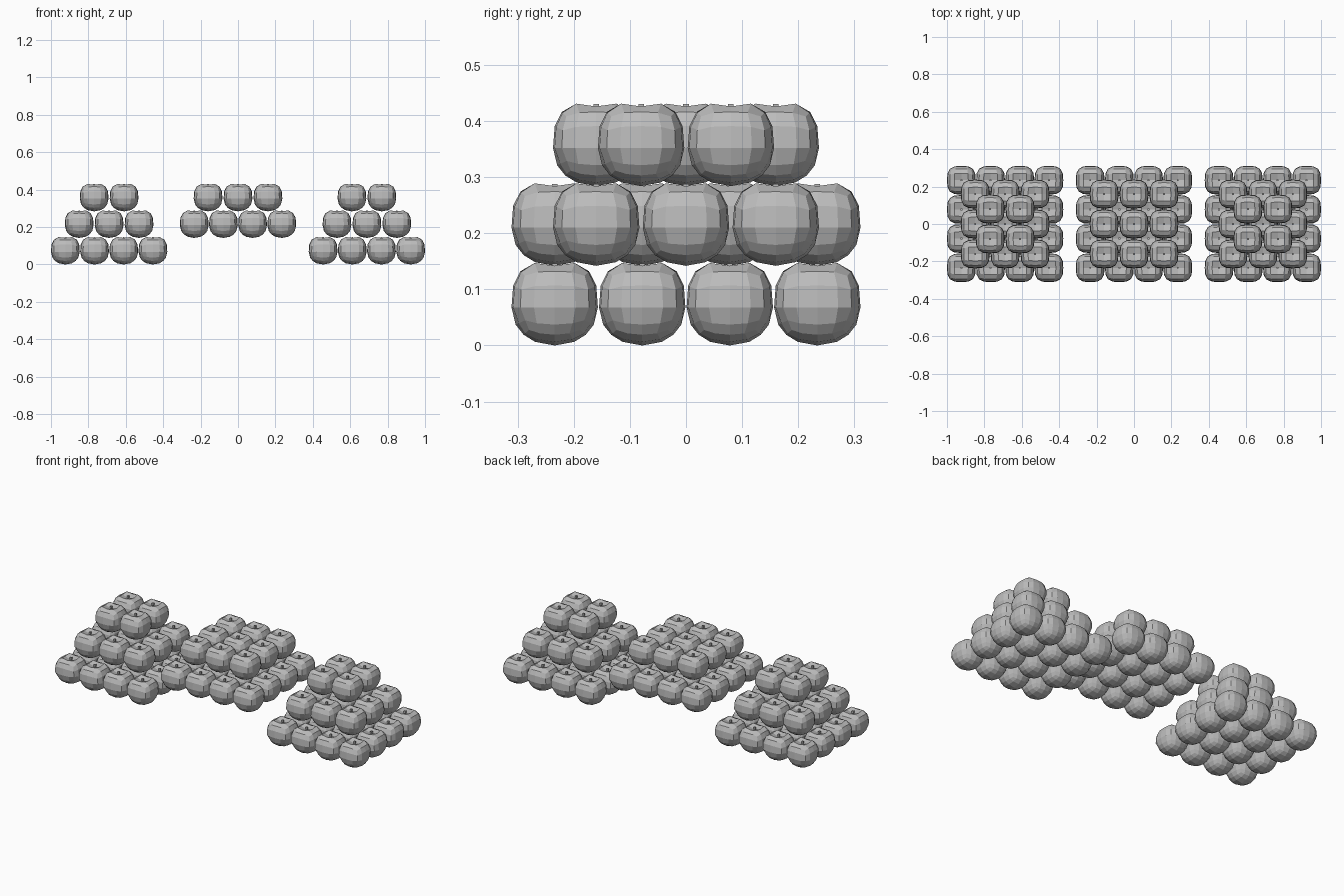
import bpy
import bmesh
from mathutils import Vector, Matrix

cube = bpy.data.objects.get("Cube")
if cube:
    bpy.data.objects.remove(cube, do_unlink=True)

RADIUS = 0.077      # half width of one fruit
LAYER_RISE = 0.142  # height between layers
MID = 0.068         # widest height of a fruit
TOP = 0.081         # rise from the widest height to the shoulders


def material(name, rgb):
    mat = bpy.data.materials.new(name)
    mat.use_nodes = True
    mat.diffuse_color = (*rgb, 1)
    mat.node_tree.nodes["Principled BSDF"].inputs["Base Color"].default_value = (*rgb, 1)
    return mat


grey = material("plain grey", (0.5, 0.5, 0.5))


def round_off(p):
    """Pull a cube point onto a boxy round body, rounder below the middle."""
    k = 3 if p.z >= -0.01 else 2.1
    q = p / sum(abs(c) ** k for c in p) ** (1 / k)
    return Vector((q.x * RADIUS, q.y * RADIUS, MID + q.z * (TOP if q.z > 0 else MID)))


def make_fruit_mesh():
    bm = bmesh.new()
    bmesh.ops.create_cube(bm, size=2)
    bmesh.ops.subdivide_edges(bm, edges=bm.edges[:], cuts=3, use_grid_fill=True)
    for v in bm.verts:
        on_top = v.co.z > 0.9
        reach = max(abs(v.co.x), abs(v.co.y))
        corner = min(abs(v.co.x), abs(v.co.y)) > 0.4
        v.co = round_off(v.co.copy())
        # Dimple around the stem
        if on_top and reach < 0.1:
            v.co.z = 0.13
        elif on_top and reach < 0.6:
            v.co.z = 0.147 if corner else 0.142
    # Short stem
    bmesh.ops.create_cube(bm, size=1, matrix=Matrix.Translation((0, 0, 0.136))
                          @ Matrix.Diagonal((0.01, 0.01, 0.02, 1)))
    mesh = bpy.data.meshes.new("fruit")
    bm.to_mesh(mesh)
    bm.free()
    mesh.materials.append(grey)
    return mesh


fruit_mesh = make_fruit_mesh()


def pile(name, x, base, rows):
    """Stack square layers of fruit, each layer nested on the one below."""
    for level, n in enumerate(rows):
        step = 0.156 if n == 4 else 0.16
        for i in range(n):
            for j in range(n):
                ob = bpy.data.objects.new(f"{name}_fruit", fruit_mesh)
                ob.location = (x + (i - (n - 1) / 2) * step,
                               (j - (n - 1) / 2) * step,
                               base + level * LAYER_RISE)
                bpy.context.collection.objects.link(ob)


# Two full side piles and a raised, shorter middle pile
pile("right_pile", -0.689, 0, (4, 3, 2))
pile("middle_pile", 0, LAYER_RISE, (4, 3))
pile("left_pile", 0.689, 0, (4, 3, 2))
